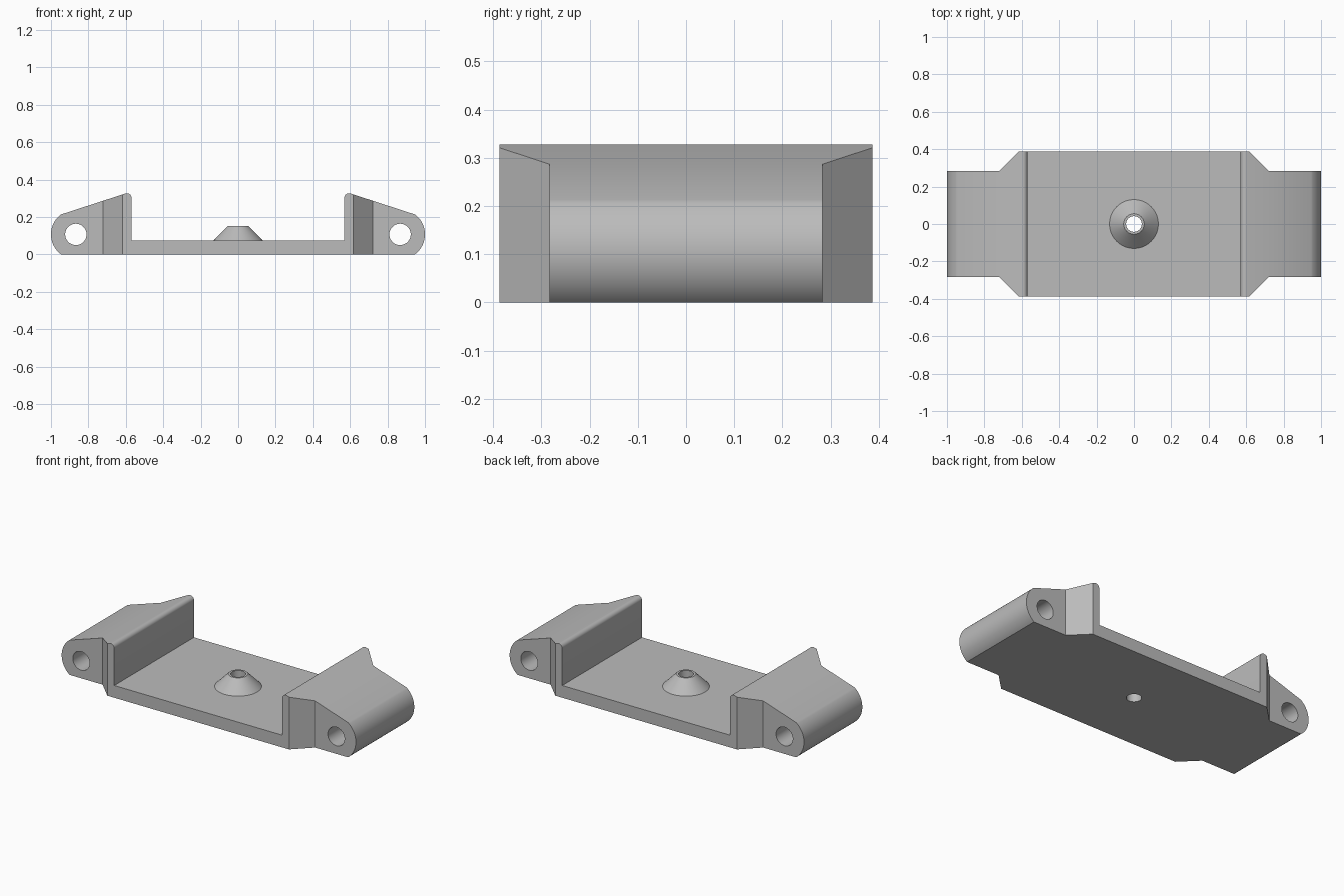
import bpy, bmesh, math
from mathutils import Vector

if "Cube" in bpy.data.objects:
    bpy.data.objects.remove(bpy.data.objects["Cube"])

grey = bpy.data.materials.new("plain grey")
grey.use_nodes = True
grey.diffuse_color = (0.5, 0.5, 0.5, 1)
grey.node_tree.nodes["Principled BSDF"].inputs["Base Color"].default_value = (0.5, 0.5, 0.5, 1)


def prism(name, outline, to_3d, depth):
    """Extrude a closed outline along a depth vector."""
    bm = bmesh.new()
    face = bm.faces.new([bm.verts.new(to_3d(a, b)) for a, b in outline])
    out = bmesh.ops.extrude_face_region(bm, geom=[face])
    moved = [g for g in out["geom"] if isinstance(g, bmesh.types.BMVert)]
    bmesh.ops.translate(bm, verts=moved, vec=Vector(depth))
    bmesh.ops.recalc_face_normals(bm, faces=bm.faces)
    mesh = bpy.data.meshes.new(name)
    bm.to_mesh(mesh)
    bm.free()
    obj = bpy.data.objects.new(name, mesh)
    bpy.context.collection.objects.link(obj)
    mesh.materials.append(grey)
    return obj


def cone(name, r1, r2, depth, location, rotation=(0, 0, 0)):
    bpy.ops.mesh.primitive_cone_add(vertices=64, radius1=r1, radius2=r2, depth=depth,
                                    location=location, rotation=rotation)
    obj = bpy.context.object
    obj.name = name
    obj.data.materials.append(grey)
    return obj


def combine(target, tool, operation):
    """Apply a boolean and discard the helper."""
    tool.hide_render = True
    mod = target.modifiers.new(operation.title(), "BOOLEAN")
    mod.operation, mod.object, mod.solver = operation, tool, "EXACT"
    bpy.context.view_layer.objects.active = target
    bpy.ops.object.modifier_apply(modifier=mod.name)
    bpy.data.objects.remove(tool)


def arc(cx, cz, r, start, end, steps):
    angles = [math.radians(start + (end - start) * i / steps) for i in range(steps + 1)]
    return [(cx + r * math.cos(a), cz + r * math.sin(a)) for a in angles]


# Side profile: floor, rounded ears, sloping shoulders and upright walls
PIN_X, PIN_Z, EAR_R = 0.867, 0.107, 0.133
half = arc(PIN_X, PIN_Z, EAR_R, -53.6, 53, 24)
half += arc(0.594, 0.303, 0.024, 72, 180, 8) + [(0.57, 0.075)]
profile = half + [(-x, z) for x, z in reversed(half)]
bracket = prism("mounting_bracket", profile, lambda x, z: (x, -0.5, z), (0, 1, 0))

# Plan outline: wide middle with chamfers down to the narrower ears
quarter = [(1.1, 0.283), (0.722, 0.283), (0.617, 0.387)]
right = [(x, -y) for x, y in quarter][::-1] + quarter
plan = right + [(-x, -y) for x, y in right]
combine(bracket, prism("plan_cutter", plan, lambda x, y: (x, y, -0.1), (0, 0, 1)), "INTERSECT")

# Central conical boss
combine(bracket, cone("boss", 0.16, 0.055, 0.107, (0, 0, 0.0985)), "UNION")

# Vertical bore and the two pin holes
combine(bracket, cone("bore_cutter", 0.042, 0.042, 0.6, (0, 0, 0.1)), "DIFFERENCE")
for side in (-1, 1):
    pin = cone("pin_cutter", 0.057, 0.057, 1.2, (side * PIN_X, 0, PIN_Z), (math.pi / 2, 0, 0))
    combine(bracket, pin, "DIFFERENCE")

# Smooth curved surfaces, crisp corners
bpy.ops.object.select_all(action="DESELECT")
bracket.select_set(True)
bpy.context.view_layer.objects.active = bracket
bpy.ops.object.shade_smooth_by_angle(angle=math.radians(25))
